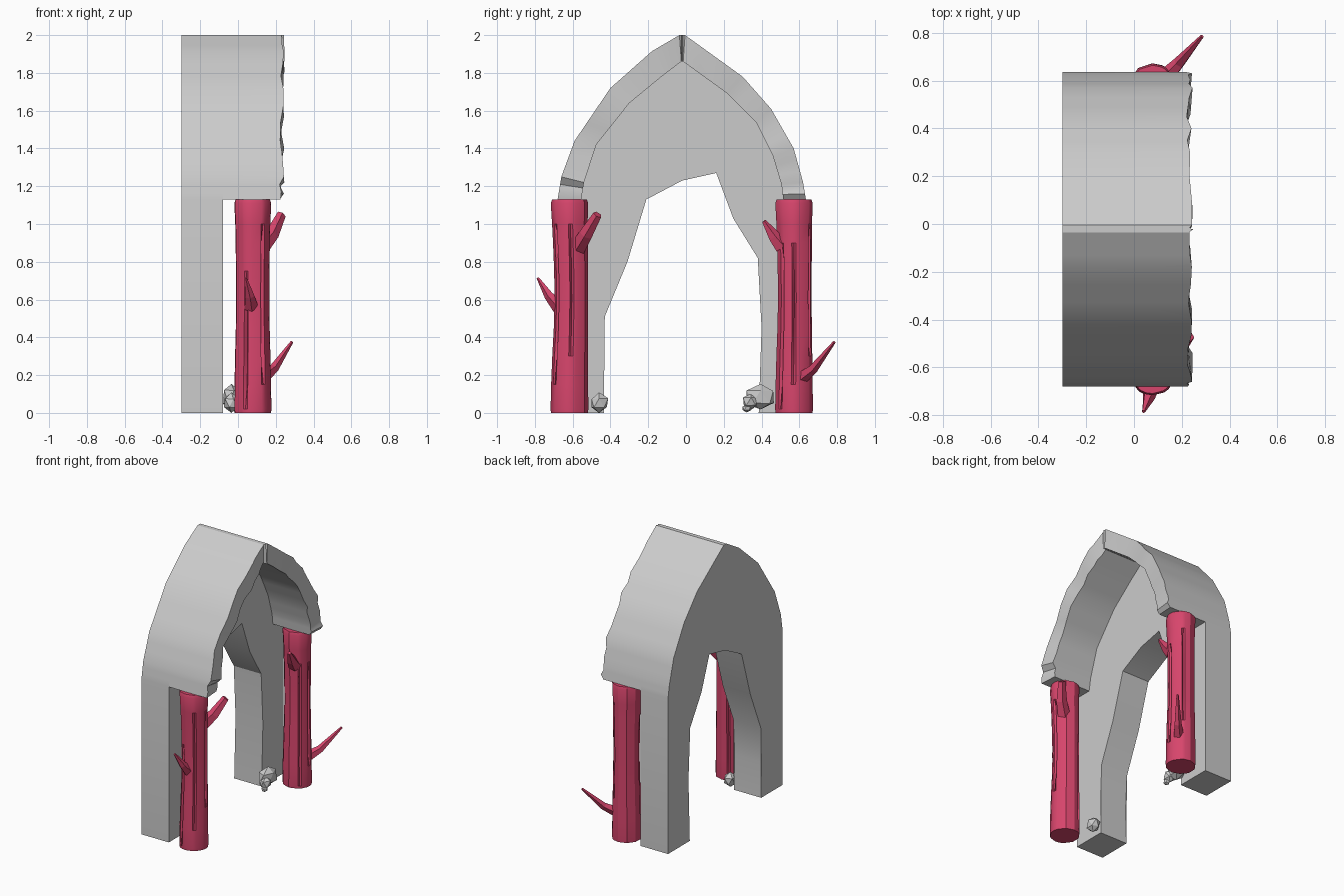
import bpy, bmesh, math, random
from mathutils import Vector

if "Cube" in bpy.data.objects:
    bpy.data.objects.remove(bpy.data.objects["Cube"])
random.seed(4)

def material(name, rgb):
    m = bpy.data.materials.new(name)
    m.diffuse_color = (*rgb, 1)
    m.use_nodes = True
    m.node_tree.nodes["Principled BSDF"].inputs["Base Color"].default_value = m.diffuse_color
    return m

STONE = material("pale stone grey", (0.6, 0.6, 0.6))
BARK = material("crimson bark", (0.68, 0.06, 0.15))

def finish(name, bm, mat, angle=None):
    bmesh.ops.recalc_face_normals(bm, faces=bm.faces)
    me = bpy.data.meshes.new(name)
    bm.to_mesh(me)
    bm.free()
    me.materials.append(mat)
    ob = bpy.data.objects.new(name, me)
    bpy.context.collection.objects.link(ob)
    if angle:
        bpy.context.view_layer.objects.active = ob
        ob.select_set(True)
        bpy.ops.object.shade_smooth_by_angle(angle=math.radians(angle))
        ob.select_set(False)
    return ob

def subdivide(pts, n):
    out = []
    for a, b in zip(pts, pts[1:]):
        out += [(a[0] + (b[0] - a[0]) * i / n, a[1] + (b[1] - a[1]) * i / n) for i in range(n)]
    return out + [pts[-1]]

# Arch profiles in (y, z), running from the -y side over the ridge to the +y side
OUTER = subdivide([(-.68, 1.13), (-.66, 1.25), (-.59, 1.44), (-.40, 1.72), (-.18, 1.915), (-.035, 2),
                   (-.005, 2), (.30, 1.78), (.45, 1.61), (.57, 1.40), (.62, 1.22), (.635, 1.13)], 3)
INNER = subdivide([(-.555, 1.13), (-.54, 1.22), (-.475, 1.42), (-.30, 1.64), (-.13, 1.78), (-.025, 1.86),
                   (-.015, 1.86), (.22, 1.69), (.37, 1.54), (.46, 1.36), (.505, 1.21), (.515, 1.13)], 3)
OPENING = [(.385, 0), (.40, .45), (.38, .82), (.25, 1.03), (.16, 1.27), (-.02, 1.23), (-.21, 1.13),
           (-.31, .80), (-.43, .51), (-.445, .25), (-.435, 0)]

# Back wall with broken doorway
bm = bmesh.new()
outline = [(-.68, 0)] + OUTER + [(.635, 0)] + OPENING
rings = [[bm.verts.new((x, y, z)) for y, z in outline] for x in (-.3, -.08)]
n = len(outline)
caps = [bm.faces.new(r) for r in rings]
for i in range(n):
    j = (i + 1) % n
    bm.faces.new((rings[0][i], rings[0][j], rings[1][j], rings[1][i]))
bmesh.ops.triangulate(bm, faces=caps)
finish("back_wall", bm, STONE, 28)

# Vault with a chipped front edge
bm = bmesh.new()
rows = []
for (yo, zo), (yi, zi) in zip(OUTER, INNER):
    e = .232 + random.uniform(-.013, .013)
    rows.append([bm.verts.new(p) for p in (
        (-.08, yo, zo), (e, yo, zo), (e + random.uniform(-.012, .006), yi, zi), (-.08, yi, zi))])
for a, b in zip(rows, rows[1:]):
    for k in range(3):
        bm.faces.new((a[k], a[k + 1], b[k + 1], b[k]))
bm.faces.new(rows[0])
bm.faces.new(rows[-1])
finish("vault", bm, STONE, 28)

def trunk(name, cy, lean, grooves):
    """Ten-sided post; grooves are (angle in degrees, bottom, top) slits in the bark."""
    cols = [(a, None) for a in range(18, 378, 36)
            if all(abs((a - g[0] + 180) % 360 - 180) > 11 for g in grooves)]
    for g in grooves:
        cols += [(g[0] - 7, None), (g[0], g), (g[0] + 7, None)]
    cols.sort(key=lambda c: c[0] % 360)
    bm = bmesh.new()
    rings = []
    for z, r, s in ((0, .098, 0), (.02, .1, 0), (.15, .098, .1), (.3, .095, .4), (.45, .091, .8), (.6, .089, 1),
                    (.75, .09, .9), (.9, .092, .5), (1.0, .094, .2), (1.11, .099, 0), (1.13, .092, 0)):
        ring = []
        for a, g in cols:
            rr = r - (.022 if g and g[1] < z < g[2] else 0)
            t = math.radians(a)
            ring.append(bm.verts.new((.077 + rr * math.cos(t), cy + lean * s + rr * math.sin(t), z)))
        rings.append(ring)
    n = len(cols)
    for a, b in zip(rings, rings[1:]):
        for i in range(n):
            j = (i + 1) % n
            bm.faces.new((a[i], a[j], b[j], b[i]))
    bm.faces.new(rings[0])
    bm.faces.new(rings[-1])
    finish(name, bm, BARK, 25)

trunk("left_trunk", -.617, .01, [(2, .4, 1.0), (248, .1, .72), (306, .2, .95), (120, .1, .7)])
trunk("right_trunk", .572, .004, [(-2, .25, .85), (-46, .1, .76), (60, .3, .95), (200, .2, .8)])

def branch(name, pts, radii):
    """Bent five-sided twig along pts."""
    bm = bmesh.new()
    pts = [Vector(p) for p in pts]
    rot = (pts[-1] - pts[0]).to_track_quat('Z', 'Y')
    rings = [[bm.verts.new(p + rot @ Vector((r * math.cos(k * 1.2566), r * math.sin(k * 1.2566), 0)))
              for k in range(5)] for p, r in zip(pts, radii)]
    for a, b in zip(rings, rings[1:]):
        for i in range(5):
            j = (i + 1) % 5
            bm.faces.new((a[i], a[j], b[j], b[i]))
    bm.faces.new(rings[0])
    bm.faces.new(rings[-1])
    finish(name, bm, BARK)

branch("left_trunk_upper_branch", [(.12, -.575, .87), (.18, -.53, .945), (.23, -.468, 1.05)], [.045, .038, .025])
branch("left_trunk_side_branch", [(.07, -.67, .56), (.062, -.725, .62), (.04, -.785, .715)], [.04, .026, .007])
branch("right_trunk_lower_branch", [(.12, .60, .18), (.19, .675, .235), (.285, .785, .375)], [.04, .026, .008])
branch("right_trunk_upper_branch", [(.10, .51, .88), (.11, .465, .935), (.125, .412, 1.015)], [.045, .034, .012])

# Rubble at the foot of the posts
def rock(name, loc, size):
    bm = bmesh.new()
    bmesh.ops.create_icosphere(bm, subdivisions=1, radius=1)
    for v in bm.verts:
        f = random.uniform(.88, 1.1)
        v.co = Vector([l + c * s * f for l, c, s in zip(loc, v.co, size)])
        v.co.z = max(v.co.z, 0)
    bmesh.ops.dissolve_limit(bm, angle_limit=math.radians(12), verts=bm.verts, edges=bm.edges)
    finish(name, bm, STONE)

rock("left_rock", (-.035, -.46, .052), (.045, .052, .052))
rock("right_rock", (-.035, .395, .085), (.05, .085, .075))
rock("right_rock_small", (-.02, .345, .06), (.04, .048, .045))
rock("right_pebble", (-.01, .32, .024), (.024, .026, .023))
